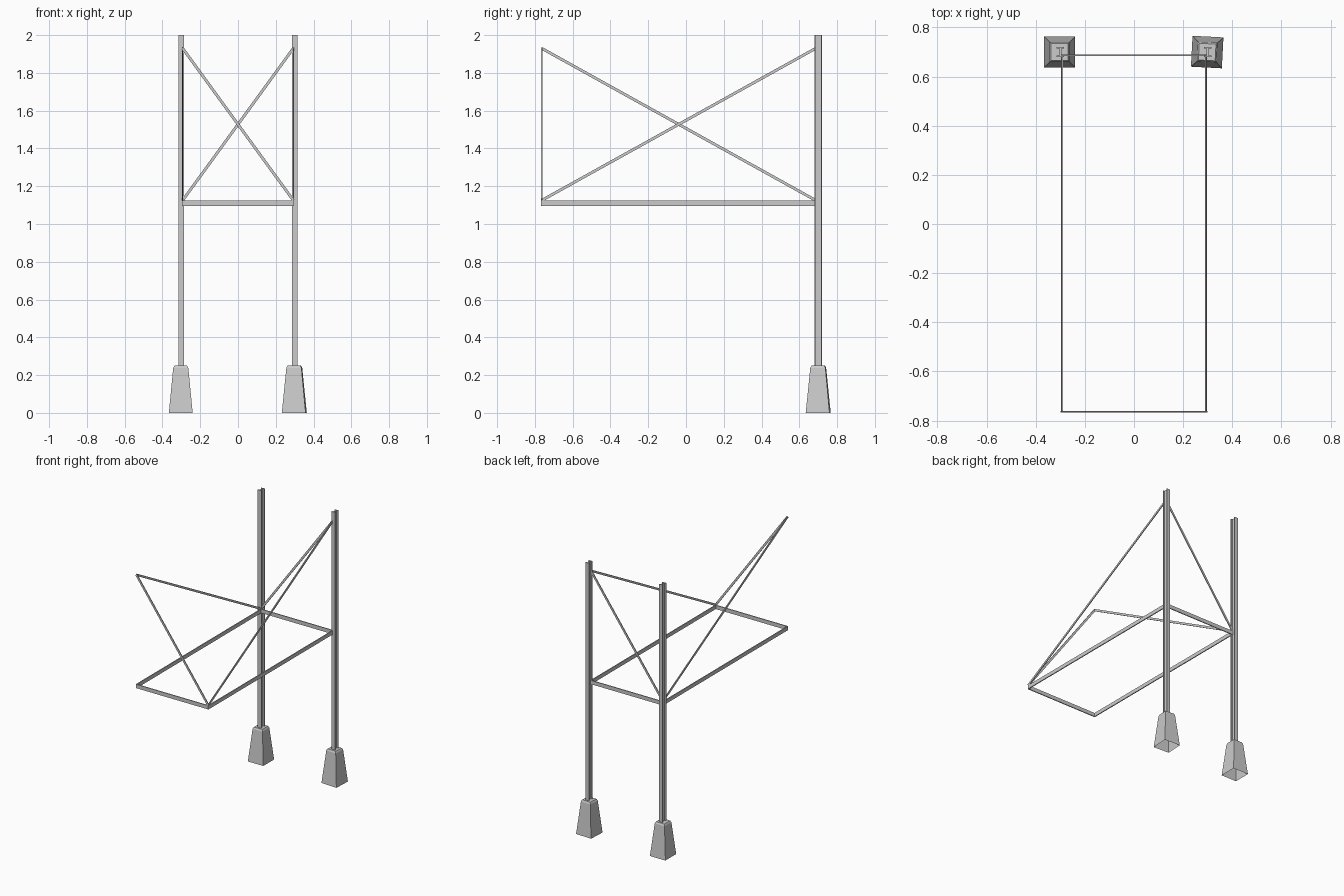
import bpy
from math import radians
from mathutils import Vector, Matrix

if "Cube" in bpy.data.objects:
    bpy.data.objects.remove(bpy.data.objects["Cube"])


def make(name, verts, faces):
    me = bpy.data.meshes.new(name)
    me.from_pydata([tuple(v) for v in verts], [], faces)
    me.update()
    ob = bpy.data.objects.new(name, me)
    bpy.context.collection.objects.link(ob)
    return ob


def loft(name, rings, cap_bottom=True):
    n = len(rings[0])
    faces = [(r*n + i, r*n + (i+1) % n, (r+1)*n + (i+1) % n, (r+1)*n + i)
             for r in range(len(rings)-1) for i in range(n)]
    if cap_bottom:
        faces.append(tuple(reversed(range(n))))
    faces.append(tuple(range((len(rings)-1)*n, len(rings)*n)))
    return make(name, [v for ring in rings for v in ring], faces)


def flat_bar(name, a, b, width, thick, normal):
    """Flat strip from a to b, thin along the normal."""
    a, b, nrm = Vector(a), Vector(b), Vector(normal)
    d = (b - a).normalized()
    side = nrm.cross(d).normalized() * width / 2
    nrm = d.cross(side).normalized() * thick / 2
    corners = (-side - nrm, -nrm + side, side + nrm, nrm - side)
    sect = [c for c in corners]
    if (sect[1] - sect[0]).cross(sect[2] - sect[1]).dot(d) < 0:
        sect.reverse()
    return loft(name, [[p + c for c in sect] for p in (a, b)])


# I-beam posts
W, H, WEB, FL = 0.015, 0.021, 0.004, 0.006
half = [(W, -H), (W, -H+FL), (WEB, -H+FL), (WEB, H-FL), (W, H-FL), (W, H)]
profile = half + [(-x, -y) for x, y in half]
PY = 0.70
for side, sx in (("left", -1), ("right", 1)):
    loft(side + "_post", [[(sx*0.30 + x, PY + y, z) for x, y in profile]
                          for z in (0.20, 2.0)])

# Tapered concrete footings, open underneath, the right one slightly turned
SQ = [(-1, -1), (1, -1), (1, 1), (-1, 1)]
for side, cx, turn in (("left", -0.303, 0), ("right", 0.298, -3)):
    base = loft(side + "_footing",
                [[(x*h, y*h, z) for x, y in SQ]
                 for h, z in ((0.063, 0), (0.040, 0.238), (0.034, 0.25))],
                cap_bottom=False)
    base.matrix_world = (Matrix.Translation((cx, PY, 0))
                         @ Matrix.Rotation(radians(turn), 4, 'Z'))

# Horizontal frame of flat bars
X, YF, YB, Z = 0.293, -0.764, 0.687, 1.11
BW, BT = 0.028, 0.007
flat_bar("frame_back_bar", (-X, YB, Z), (X, YB, Z), BW, BT, (0, 1, 0))
flat_bar("frame_front_bar", (-X, YF, Z), (X, YF, Z), BW, BT, (0, 1, 0))
for side, sx in (("left", -1), ("right", 1)):
    flat_bar(f"frame_{side}_bar", (sx*X, YF, Z), (sx*X, YB, Z), BW, BT, (1, 0, 0))

# Diagonal braces, one in each vertical plane
LO, HI, DW, DT = 1.125, 1.93, 0.015, 0.006
FLT, BRT = (-X, YF, HI), (X, YB, HI)
flat_bar("brace_front", FLT, (X, YF, LO), DW, DT, (0, 1, 0))
flat_bar("brace_left", FLT, (-X, YB, LO), DW, DT, (1, 0, 0))
flat_bar("brace_right", BRT, (X, YF, LO), DW, DT, (1, 0, 0))
flat_bar("brace_back", BRT, (-X, YB, LO), DW, DT, (0, 1, 0))
